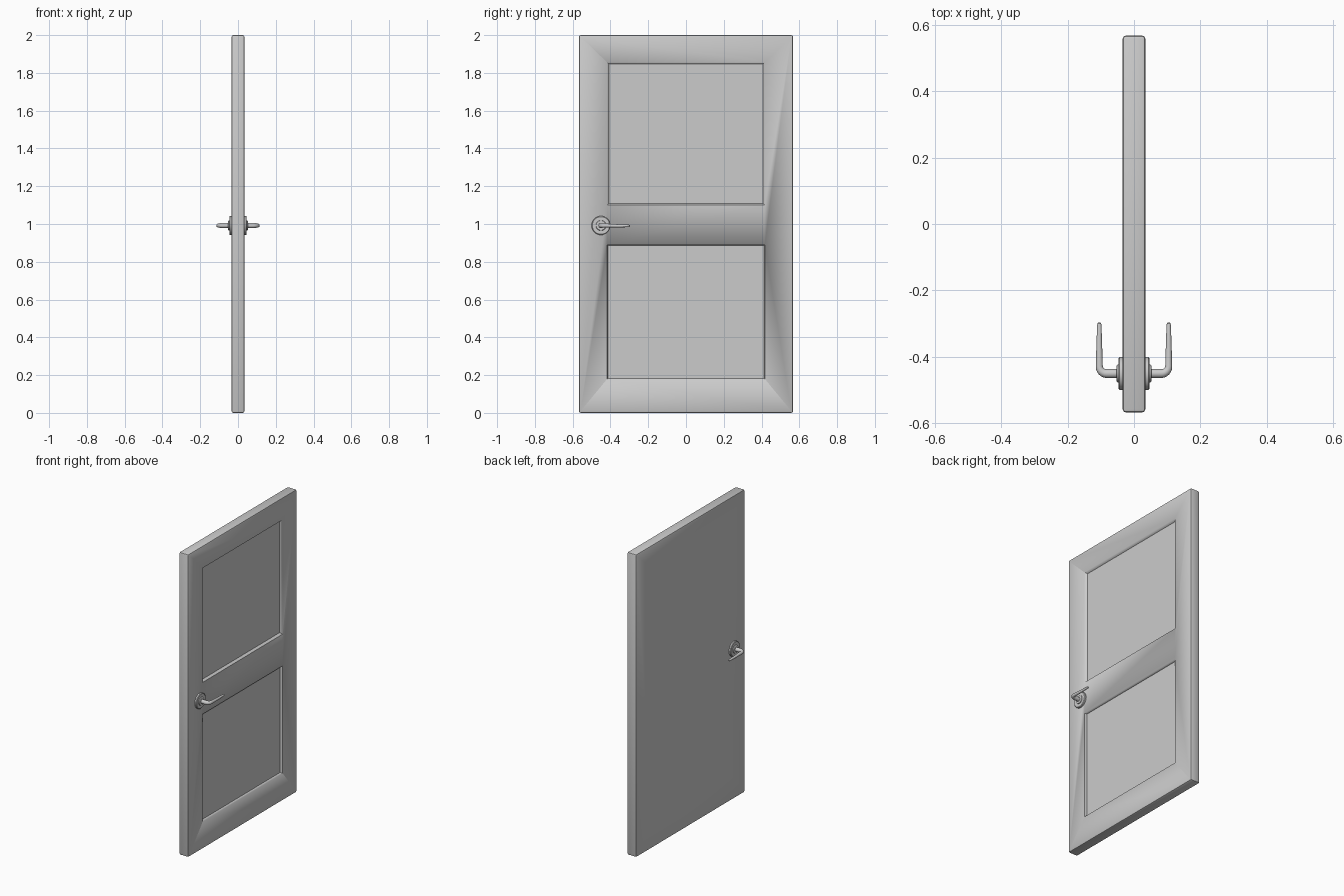
import bpy, bmesh, math
from mathutils import Vector

if "Cube" in bpy.data.objects:
    bpy.data.objects.remove(bpy.data.objects["Cube"])

T = 0.034            # half thickness of the door
DEPTH = 0.016        # recess depth
HY, HZ = -0.45, 0.992  # handle centre


def finish(name, bm, angle=30):
    bmesh.ops.recalc_face_normals(bm, faces=bm.faces)
    me = bpy.data.meshes.new(name)
    bm.to_mesh(me)
    bm.free()
    ob = bpy.data.objects.new(name, me)
    bpy.context.collection.objects.link(ob)
    bpy.ops.object.select_all(action='DESELECT')
    ob.select_set(True)
    bpy.context.view_layer.objects.active = ob
    bpy.ops.object.shade_smooth_by_angle(angle=math.radians(angle))
    return ob


def sweep(name, rings, n=20):
    """Skin circles given as (centre, axis, radius); every axis lies in the xy plane."""
    bm = bmesh.new()
    loops = []
    for c, axis, r in rings:
        side = axis.cross(Vector((0, 0, 1))).normalized()
        loops.append([bm.verts.new(c + side * r * math.cos(a) + Vector((0, 0, r * math.sin(a))))
                      for a in (2 * math.pi * i / n for i in range(n))])
    for a, b in zip(loops, loops[1:]):
        for i in range(n):
            bm.faces.new((a[i], a[(i + 1) % n], b[(i + 1) % n], b[i]))
    bm.faces.new(loops[0])
    bm.faces.new(loops[-1])
    return finish(name, bm)


# Door slab with softened edges
bm = bmesh.new()
bmesh.ops.create_cube(bm, size=1)
for v in bm.verts:
    v.co = (v.co.x * 2 * T, v.co.y * 1.134, v.co.z * 2 + 1)
bmesh.ops.bevel(bm, geom=bm.edges[:], offset=0.009, segments=2, profile=0.5, affect='EDGES')
door = finish("door_slab", bm, 25)

# Recessed panels on both faces, with slightly sloping sides
for z0, z1, slope in ((0.18, 0.89, 0.003), (1.10, 1.855, 0.009)):
    for s in (-1, 1):
        bm = bmesh.new()
        bmesh.ops.create_cube(bm, size=1)
        for v in bm.verts:
            inner = v.co.x < 0
            k = slope if inner else -slope   # outer end flares past the face
            x = T - DEPTH if inner else T + DEPTH
            y = math.copysign(0.417 - k, v.co.y)
            z = z0 + k if v.co.z < 0 else z1 - k
            v.co = (s * x, y, z)
        cutter = finish("panel_cutter", bm)
        mod = door.modifiers.new("panel", 'BOOLEAN')
        mod.operation = 'DIFFERENCE'
        mod.solver = 'EXACT'
        mod.object = cutter
        bpy.context.view_layer.objects.active = door
        bpy.ops.object.modifier_apply(modifier=mod.name)
        bpy.data.objects.remove(cutter)

# Handle on each face
for s, tag in ((-1, "left"), (1, "right")):
    out = Vector((s, 0, 0))
    base = Vector((0, HY, HZ))
    # Round rose plate and collar
    profile = [(0.030, 0.050), (0.043, 0.050), (0.046, 0.046), (0.046, 0.027),
               (0.051, 0.026), (0.053, 0.023), (0.053, 0.010)]
    sweep("handle_rose_" + tag, [(base + out * x, out, r) for x, r in profile], 32)

    # Lever: stem, rounded bend, tapering grip
    R = 0.022
    rings = [(base + out * 0.045, out, 0.0135), (base + out * (0.1045 - R), out, 0.0135)]
    for i in range(1, 7):
        a = i / 6 * math.pi / 2
        c = base + Vector((s * (0.1045 - R + R * math.sin(a)), R * (1 - math.cos(a)), 0))
        rings.append((c, Vector((s * math.cos(a), math.sin(a), 0)), 0.0135 - 0.003 * i / 6))
    fwd = Vector((0, 1, 0))
    for y, r in ((-0.36, 0.0085), (-0.304, 0.0065), (-0.299, 0.0055), (-0.297, 0.003)):
        rings.append((Vector((s * 0.1045, y, HZ - 0.002)), fwd, r))
    sweep("handle_lever_" + tag, rings)
